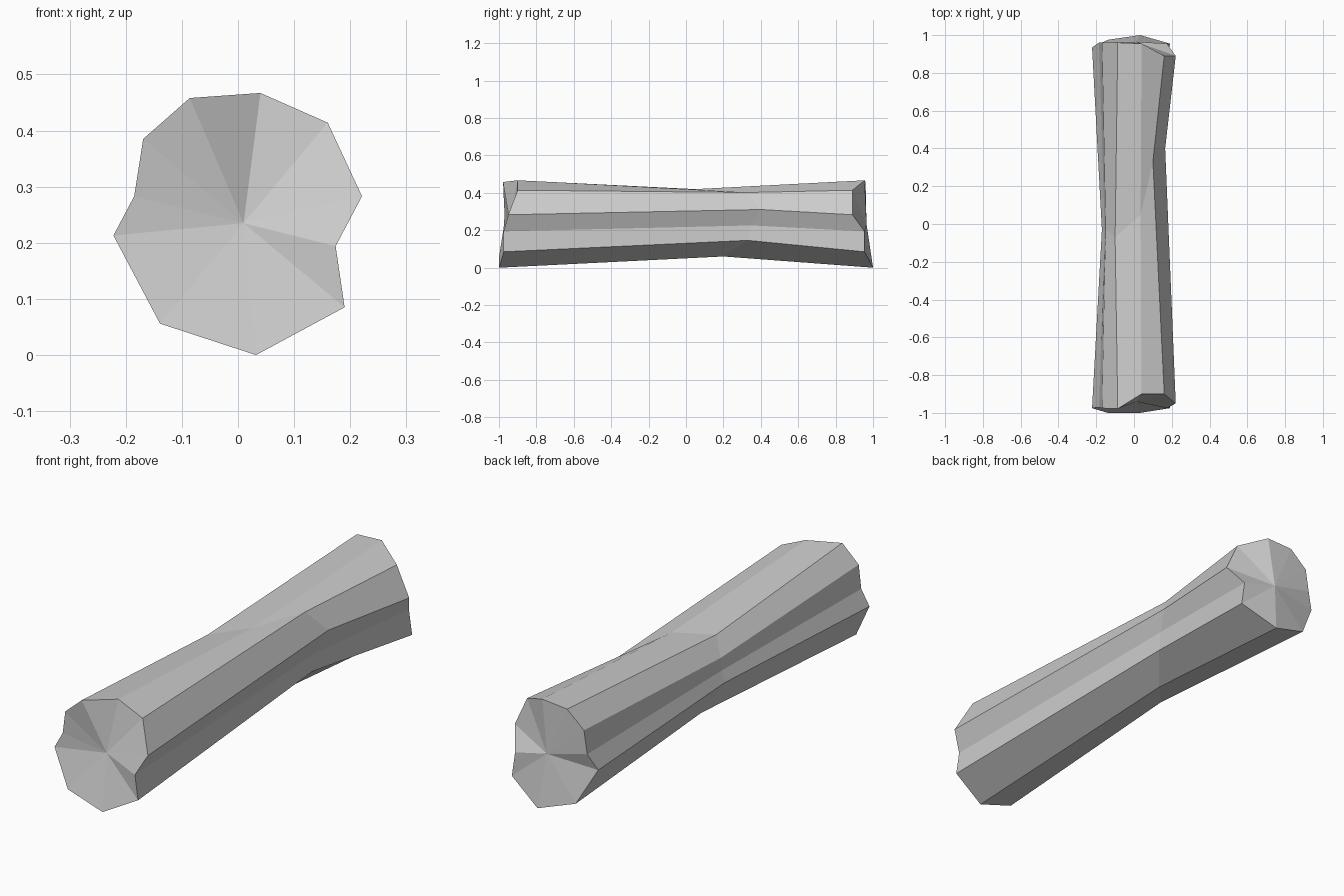
import bpy
import bmesh

default_cube = bpy.data.objects.get("Cube")
if default_cube:
    bpy.data.objects.remove(default_cube, do_unlink=True)


def flat_material(name, colour):
    material = bpy.data.materials.new(name)
    material.use_nodes = True
    material.diffuse_color = colour
    shader = material.node_tree.nodes["Principled BSDF"]
    shader.inputs["Base Color"].default_value = colour
    shader.inputs["Roughness"].default_value = 0.8
    return material


# Irregular cross-section of the log, shared by both ends (x, z)
outline = [(.04, .467), (.16, .414), (.221, .283), (.174, .194),
           (.19, .085), (.032, 0), (-.139, .056), (-.222, .213),
           (-.185, .283), (-.169, .385), (-.086, .458)]

# Roughly cut ends: how far each corner reaches along y
front_reach = [-.9, -.9, -.95, -.975, -.975, -1, -1, -.975, -.97, -.975, -.978]
back_reach = [.955, .89, .89, .955, .955, 1, .975, .935, .96, .96, .96]

# Slanted narrow waist (x, y, z)
waist = [(.035, .05, .42), (.1, .33, .402), (.165, .4, .311), (.143, .35, .226),
         (.135, .33, .146), (.025, .2, .06), (-.11, .05, .1), (-.17, -.03, .22),
         (-.155, -.03, .27), (-.15, -.03, .325), (-.1, -.07, .4)]


def end_ring(reach):
    return [(x, y, z) for (x, z), y in zip(outline, reach)]


def bridge(mesh, first, second):
    """Join two rings of corners with a band of quads."""
    count = len(first)
    for i in range(count):
        j = (i + 1) % count
        mesh.faces.new((first[i], first[j], second[j], second[i]))


def cap(mesh, ring, centre):
    """Close a ring with a fan of triangles around a sunken centre."""
    hub = mesh.verts.new(centre)
    count = len(ring)
    for i in range(count):
        mesh.faces.new((ring[i], ring[(i + 1) % count], hub))


# Log body and both cut ends
mesh = bmesh.new()
front, middle, back = [
    [mesh.verts.new(corner) for corner in ring]
    for ring in (end_ring(front_reach), waist, end_ring(back_reach))
]
bridge(mesh, front, middle)
bridge(mesh, middle, back)
cap(mesh, front, (.01, -.94, .235))
cap(mesh, back, (.01, .965, .235))
bmesh.ops.recalc_face_normals(mesh, faces=mesh.faces[:])

log_mesh = bpy.data.meshes.new("log")
mesh.to_mesh(log_mesh)
mesh.free()
log_mesh.materials.append(flat_material("plain grey", (.6, .6, .6, 1)))

log = bpy.data.objects.new("log", log_mesh)
bpy.context.collection.objects.link(log)
